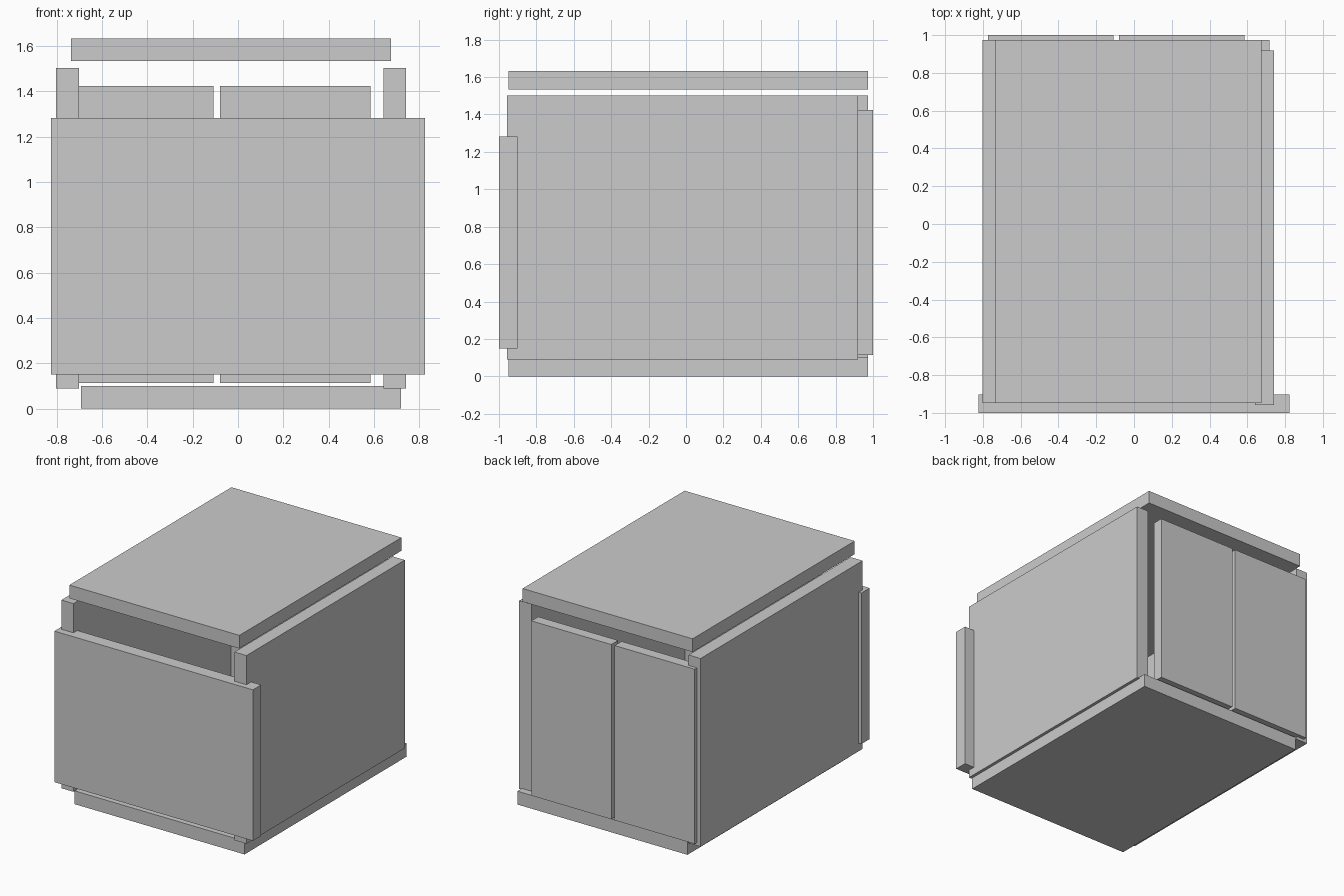
import bpy

if "Cube" in bpy.data.objects:
    bpy.data.objects.remove(bpy.data.objects["Cube"])


def panel(name, x, y, z):
    """Box panel from (min, max) ranges on each axis."""
    centre = [(a + b) / 2 for a, b in (x, y, z)]
    bpy.ops.mesh.primitive_cube_add(size=1, location=centre)
    obj = bpy.context.object
    obj.name = name
    obj.scale = [b - a for a, b in (x, y, z)]
    bpy.ops.object.transform_apply(location=False, rotation=False, scale=True)
    return obj


# Horizontal panels
panel("bottom_panel", (-0.693, 0.718), (-0.948, 0.973), (0.0, 0.10))
panel("top_panel", (-0.736, 0.675), (-0.948, 0.973), (1.533, 1.632))

# Side panels
panel("left_side", (-0.802, -0.702), (-0.948, 0.973), (0.09, 1.502))
panel("right_side", (0.641, 0.741), (-0.958, 0.919), (0.09, 1.502))

# Wide front panel
panel("front_panel", (-0.824, 0.824), (-1.0, -0.902), (0.15, 1.283))

# Pair of thin back doors
for name, x0 in (("back_door_left", -0.772), ("back_door_right", -0.08)):
    panel(name, (x0, x0 + 0.664), (0.918, 1.0), (0.113, 1.424))
